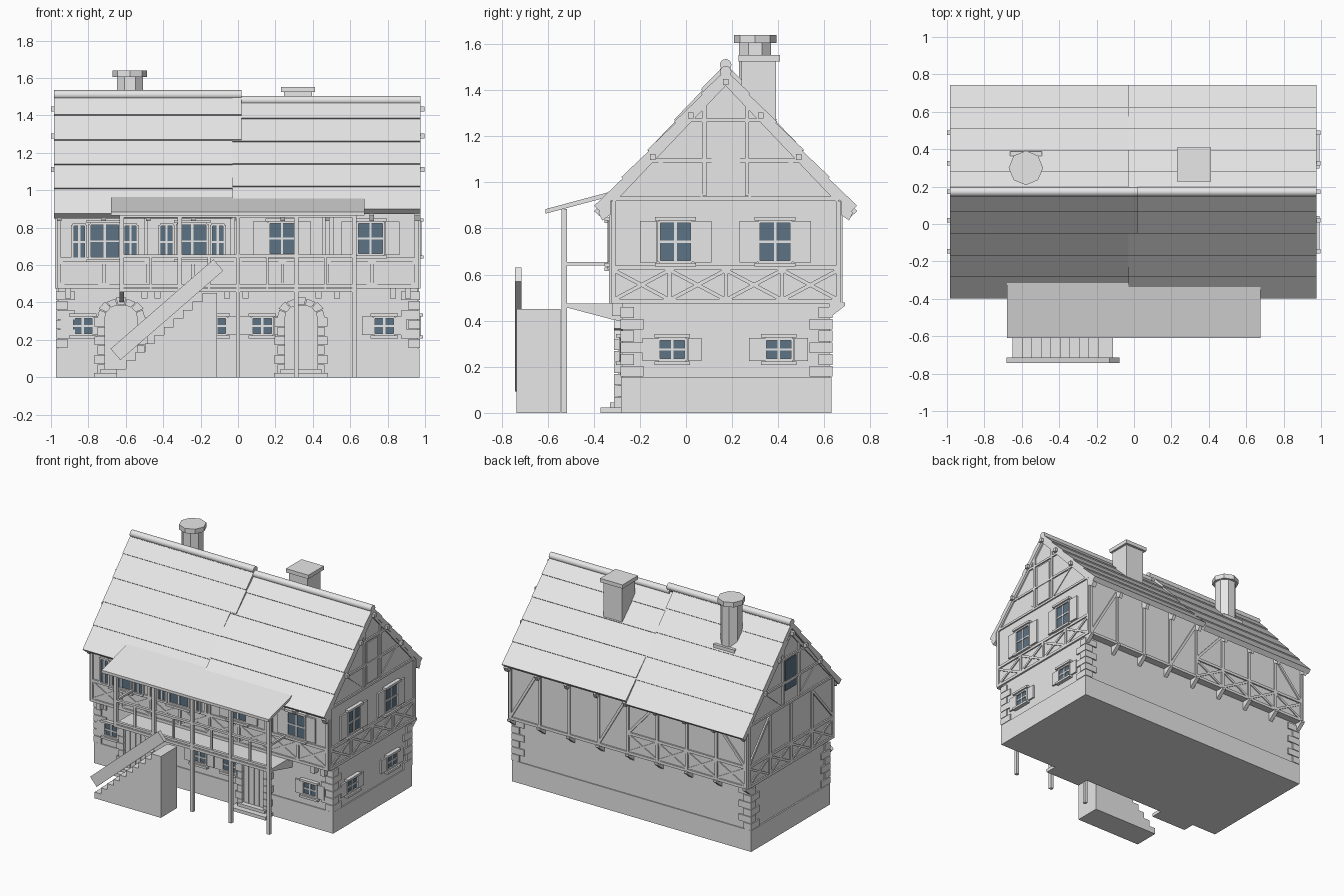
import bpy, bmesh, math
from mathutils import Vector

cube = bpy.data.objects.get("Cube")
if cube:
    bpy.data.objects.remove(cube)


def material(name, rgb):
    m = bpy.data.materials.new(name)
    m.use_nodes = True
    m.diffuse_color = (*rgb, 1)
    m.node_tree.nodes["Principled BSDF"].inputs["Base Color"].default_value = (*rgb, 1)
    return m


PLASTER = material("light_grey", (0.8, 0.8, 0.8))
GLASS = material("window_blue", (0.11, 0.17, 0.23))
parts = {}

# Each face is (axis it looks along, plane offset, outward sign)
FRONT, BACK = ("y", -0.325, -1), ("y", 0.67, 1)
RIGHT, LEFT = ("x", 0.965, 1), ("x", -0.968, -1)
G_FRONT, G_RIGHT = ("y", -0.275, -1), ("x", 0.962, 1)
ALONG_X, ALONG_Y = ("x", 0, 1), ("y", 0, 1)
MID = 0.172


def prism(part, face, pts, d0, d1):
    """Extrude a polygon drawn on a face between two depths."""
    bm = parts.setdefault(part, bmesh.new())
    axis, base, sign = face
    rings = []
    for d in (d0, d1):
        p = base + sign * d
        rings.append([bm.verts.new((p, u, v) if axis == "x" else (u, p, v)) for u, v in pts])
    n = len(pts)
    faces = [bm.faces.new(rings[0]), bm.faces.new(rings[1][::-1])]
    for i in range(n):
        j = (i + 1) % n
        faces.append(bm.faces.new((rings[0][i], rings[1][i], rings[1][j], rings[0][j])))
    bmesh.ops.recalc_face_normals(bm, faces=faces)


def rect(part, face, u0, u1, v0, v1, d0=0, d1=0.01):
    prism(part, face, [(u0, v0), (u1, v0), (u1, v1), (u0, v1)], d0, d1)


def bar(part, face, a, b, w=0.02, d0=-0.005, d1=0.01):
    a, b = Vector(a), Vector(b)
    t = (b - a).normalized() * w / 2
    s = Vector((-t.y, t.x))
    prism(part, face, [a + s, b + s, b - s, a - s], d0, d1)


def box(part, x0, x1, y0, y1, z0, z1):
    rect(part, ALONG_Y, x0, x1, z0, z1, y0, y1)


# Walls
box("plinth", -0.972, 0.97, -0.282, 0.632, 0, 0.155)
box("ground_floor", -0.962, 0.962, -0.275, 0.625, 0.15, 0.48)
prism("upper_floor", ALONG_X, [(-0.325, 0.475), (0.67, 0.475), (0.67, 0.915), (MID, 1.435), (-0.325, 0.915)],
      -0.968, 0.965)

# Corner stones, alternating long and short
for sx in (-1, 1):
    for y, sy in ((-0.275, -1), (0.625, 1)):
        for i in range(6):
            lx, ly = (0.09, 0.05) if i % 2 else (0.05, 0.09)
            xs = sorted((sx * 0.972, sx * (0.962 - lx)))
            ys = sorted((y + sy * 0.01, y - sy * ly))
            z = 0.157 + i * 0.051
            box("corner_stones", *xs, *ys, z, z + 0.047)


# Windows
def window(face, u0, u1, v0, v1, shutter=0.0, trim=True):
    c, m = (u0 + u1) / 2, (v0 + v1) / 2
    rect("window_glass", face, u0, u1, v0, v1, -0.01, 0.006)
    for u in (u0, u1):
        bar("window_frames", face, (u, v0), (u, v1), 0.014, 0, 0.016)
    for v in (v0, v1):
        bar("window_frames", face, (u0, v), (u1, v), 0.014, 0, 0.016)
    bar("window_frames", face, (c, v0), (c, v1), 0.012, 0, 0.011)
    bar("window_frames", face, (u0, m), (u1, m), 0.01, 0, 0.011)
    if trim:
        for v in (v0 - 0.012, v1 + 0.012):
            rect("window_sills", face, u0 - 0.017, u1 + 0.017, v - 0.008, v + 0.008, 0, 0.028)
    if shutter:
        for s in (u0 - 0.008 - shutter, u1 + 0.008):
            rect("shutters", face, s, s + shutter, v0 - 0.002, v1 + 0.002, 0, 0.012)


for c in (-0.045, 0.387):
    window(RIGHT, c - 0.072, c + 0.072, 0.655, 0.83, 0.075)
for c in (-0.06, 0.402):
    window(G_RIGHT, c - 0.06, c + 0.06, 0.228, 0.322, 0.06)
for c in (0.235, 0.708):
    window(FRONT, c - 0.072, c + 0.072, 0.655, 0.83, 0.075)
for c in (-0.712, -0.245):
    window(FRONT, c - 0.08, c + 0.08, 0.635, 0.82)
    for s in (-1, 1):
        window(FRONT, c + s * 0.137 - 0.036, c + s * 0.137 + 0.036, 0.63, 0.815, 0, False)
for c in (-0.83, -0.115, 0.13, 0.782):
    window(G_FRONT, c - 0.056, c + 0.056, 0.228, 0.322, 0.055)

# Gable hatch on the right, glazed on the left
rect("hatch", RIGHT, 0.11, 0.235, 0.95, 1.25, -0.01, 0.006)
rect("window_glass", LEFT, 0.11, 0.235, 1.03, 1.25, -0.01, 0.006)


# Timber framing
def crosses(face, us):
    for a, b in zip(us, us[1:]):
        bar("timbers", face, (a, 0.49), (b, 0.62), 0.016, 0, 0.007)
        bar("timbers", face, (a, 0.62), (b, 0.49), 0.016, 0, 0.007)
        bar("timbers", face, (b, 0.48), (b, 0.63), 0.018)


bays = [-0.957 + i * 0.239 for i in range(9)]
sides = [-0.315 + i * 0.244 for i in range(5)]
for face, us in ((FRONT, bays), (BACK, bays), (RIGHT, sides), (LEFT, sides)):
    for v in (0.485, 0.63):
        if face is BACK and v > 0.6:
            bar("timbers", face, (us[0], v), (us[4], v))
        else:
            bar("timbers", face, (us[0] - 0.01, v), (us[-1] + 0.01, v))
    crosses(face, us[:5] if face is BACK else us)
    for u in (us if face in (BACK, LEFT) else us[::4]):
        bar("timbers", face, (u, 0.475), (u, 0.92))
for u in (-0.49, -0.03, 0.46, 0.5):
    bar("timbers", FRONT, (u, 0.63), (u, 0.9))
for a, b in ((0, 1), (4, 3), (5, 4), (8, 7)):
    low = 0.63 if a < 5 else 0.49
    bar("timbers", BACK, (bays[a], low), (bays[b], 0.9), 0.018)
for a, b in ((0, 1), (4, 3)):
    bar("timbers", LEFT, (sides[a], 0.64), (sides[b], 0.92), 0.018)
purlins = [(-0.317, 1.11), (-0.152, 1.29), (0, 1.435), (0.152, 1.29), (0.317, 1.11)]
for face in (RIGHT, LEFT):
    for v, h in ((0.93, 0.495), (1.095, 0.325), (1.27, 0.16)):
        bar("timbers", face, (MID - h, v), (MID + h, v), 0.016)
    for s in (-1, 1):
        bar("timbers", face, (MID + s * 0.093, 0.94), (MID + s * 0.093, 1.34), 0.018)
        bar("timbers", face, (MID + s * 0.49, 0.92), (MID, 1.435), 0.022)
        bar("timbers", face, (MID + s * 0.3, 1.1), (MID + s * 0.1, 0.94), 0.012, 0, 0.005)
    for u, v in purlins:
        rect("purlin_ends", face, MID + u - 0.012, MID + u + 0.012, v - 0.013, v + 0.013, -0.02, 0.032)

# Joist ends and brackets under the jetty
for x in (-0.91, -0.5, -0.43, -0.06, 0.04, 0.43, 0.53, 0.83, 0.91):
    box("joist_ends", x - 0.016, x + 0.016, -0.322, -0.27, 0.42, 0.478)
for x in bays:
    prism("back_brackets", ALONG_X, [(0.62, 0.41), (0.62, 0.48), (0.69, 0.48), (0.69, 0.465)], x - 0.014, x + 0.014)


# Roof: five lapped courses per slope
def slope(part, side, apex, eave, ends):
    a, e = Vector((MID, apex)), Vector((MID + side * 0.565, eave))
    n = Vector((side * (apex - eave), 0.565)).normalized()
    cuts = (0, 0.18, 0.385, 0.59, 0.79, 1)
    for i in range(5):
        p, q = a.lerp(e, cuts[i]), a.lerp(e, cuts[i + 1])
        prism(part, ALONG_X, [p, q + n * 0.008, q - n * 0.03, p - n * 0.03], ends[i][0], ends[i][1])


for side in (-1, 1):
    left_ends = [(-0.983, 0.02 if side < 0 and i < 2 else -0.03) for i in range(5)]
    slope("left_roof", side, 1.515, 0.87, left_ends)
    slope("right_roof", side, 1.487, 0.893, [(-0.03, 0.977)] * 5)
    # Rafter tails at the eaves
    for x in bays + [0.965]:
        u = MID + side * 0.5
        prism("rafter_tails", ALONG_X, [(u, 0.86), (u, 0.93), (u + side * 0.052, 0.868), (u + side * 0.035, 0.835)],
              x - 0.012, x + 0.012)


def cylinder(part, axis_pts, r, sides, turn=0.0):
    """Upright or lengthwise cylinder given as a regular polygon swept between two points."""
    a, b = Vector(axis_pts[0]), Vector(axis_pts[1])
    bm = parts.setdefault(part, bmesh.new())
    made = bmesh.ops.create_cone(bm, cap_ends=True, segments=sides, radius1=r, radius2=r, depth=(b - a).length)
    quat = (b - a).to_track_quat("Z", "Y")
    for v in made["verts"]:
        c, s = math.cos(turn), math.sin(turn)
        v.co = quat @ Vector((v.co.x * c - v.co.y * s, v.co.x * s + v.co.y * c, v.co.z)) + (a + b) / 2


cylinder("ridge_caps", ((-0.983, MID, 1.51), (0.02, MID, 1.51)), 0.025, 16)
cylinder("ridge_caps", ((0, MID, 1.48), (0.977, MID, 1.48)), 0.025, 16)

# Chimneys
eighth = math.pi / 8
cylinder("round_chimney", ((-0.578, 0.3, 1.15), (-0.578, 0.3, 1.605)), 0.075, 8, eighth)
cylinder("round_chimney", ((-0.578, 0.3, 1.605), (-0.578, 0.3, 1.64)), 0.092, 8, 0)
box("round_chimney", -0.663, -0.493, 0.29, 0.387, 1.18, 1.305)
box("square_chimney", 0.245, 0.395, 0.24, 0.39, 1.15, 1.53)
box("square_chimney", 0.23, 0.412, 0.228, 0.408, 1.525, 1.553)

# Arched doors with stone surrounds and steps
for c in (-0.625, 0.337):
    rect("doors", G_FRONT, c - 0.09, c + 0.09, 0.02, 0.385, -0.01, 0.012)
    for i in range(4):
        u = c - 0.085 + i * 0.0425
        rect("doors", G_FRONT, u + 0.002, u + 0.04, 0.03, 0.37, 0, 0.018)
    for i in range(6):
        w = 0.055 if i % 2 else 0.038
        for s in (-1, 1):
            u0, u1 = sorted((c + s * 0.087, c + s * (0.087 + w)))
            rect("door_stones", G_FRONT, u0, u1, 0.022 + i * 0.05, 0.069 + i * 0.05, -0.01, 0.038)
    for i in range(7):
        t0, t1 = math.pi * i / 7 + 0.02, math.pi * (i + 1) / 7 - 0.02
        r = 0.135 if i % 2 else 0.128
        ring = [(0.087, t0), (r, t0), (r, t1), (0.087, t1)]
        prism("door_stones", G_FRONT, [(c + k * math.cos(t), 0.315 + 0.85 * k * math.sin(t)) for k, t in ring],
              -0.01, 0.038)
    box("door_steps", c - 0.145, c + 0.145, -0.372, -0.27, 0, 0.024)
    box("door_steps", c - 0.11, c + 0.11, -0.33, -0.27, 0.02, 0.045)

# Balcony
box("balcony_floor", -0.63, 0.635, -0.54, -0.32, 0.455, 0.475)
for i in range(5):
    x = -0.622 + i * 0.311
    box("balcony_posts", x - 0.012, x + 0.012, -0.54, -0.516, 0 if i > 1 else 0.455, 0.885)
    prism("balcony_brackets", ALONG_X, [(-0.52, 0.458), (-0.27, 0.458), (-0.27, 0.395), (-0.32, 0.405)],
          x - 0.012, x + 0.012)
    if i < 4:
        box("balcony_railing", x + 0.149, x + 0.163, -0.535, -0.521, 0.47, 0.645)
for z in (0.48, 0.64):
    box("balcony_railing", -0.634, 0.634, -0.538, -0.518, z, z + 0.016)
for x in (-0.622, 0.622):
    box("balcony_railing", x - 0.008, x + 0.008, -0.53, -0.32, 0.64, 0.655)
box("balcony_railing", -0.634, 0.634, -0.538, -0.518, 0.855, 0.875)
prism("balcony_roof", ALONG_X, [(-0.61, 0.864), (-0.61, 0.884), (-0.27, 0.975), (-0.27, 0.955)], -0.68, 0.675)

# Outside staircase with sloping side board
for i in range(10):
    x = -0.65 + i * 0.051
    box("stairs", x, x + 0.051 if i < 9 else -0.112, -0.735, -0.545, 0, 0.045 * (i + 1))
bar("stair_board", ALONG_Y, (-0.655, 0.122), (-0.105, 0.6), 0.08, -0.742, -0.714)

# Turn every part into an object
for name, bm in parts.items():
    mesh = bpy.data.meshes.new(name)
    bm.to_mesh(mesh)
    bm.free()
    mesh.materials.append(GLASS if name == "window_glass" else PLASTER)
    obj = bpy.data.objects.new(name, mesh)
    bpy.context.scene.collection.objects.link(obj)
    if name == "ridge_caps":
        for poly in mesh.polygons:
            poly.use_smooth = abs(poly.normal.x) < 0.5
